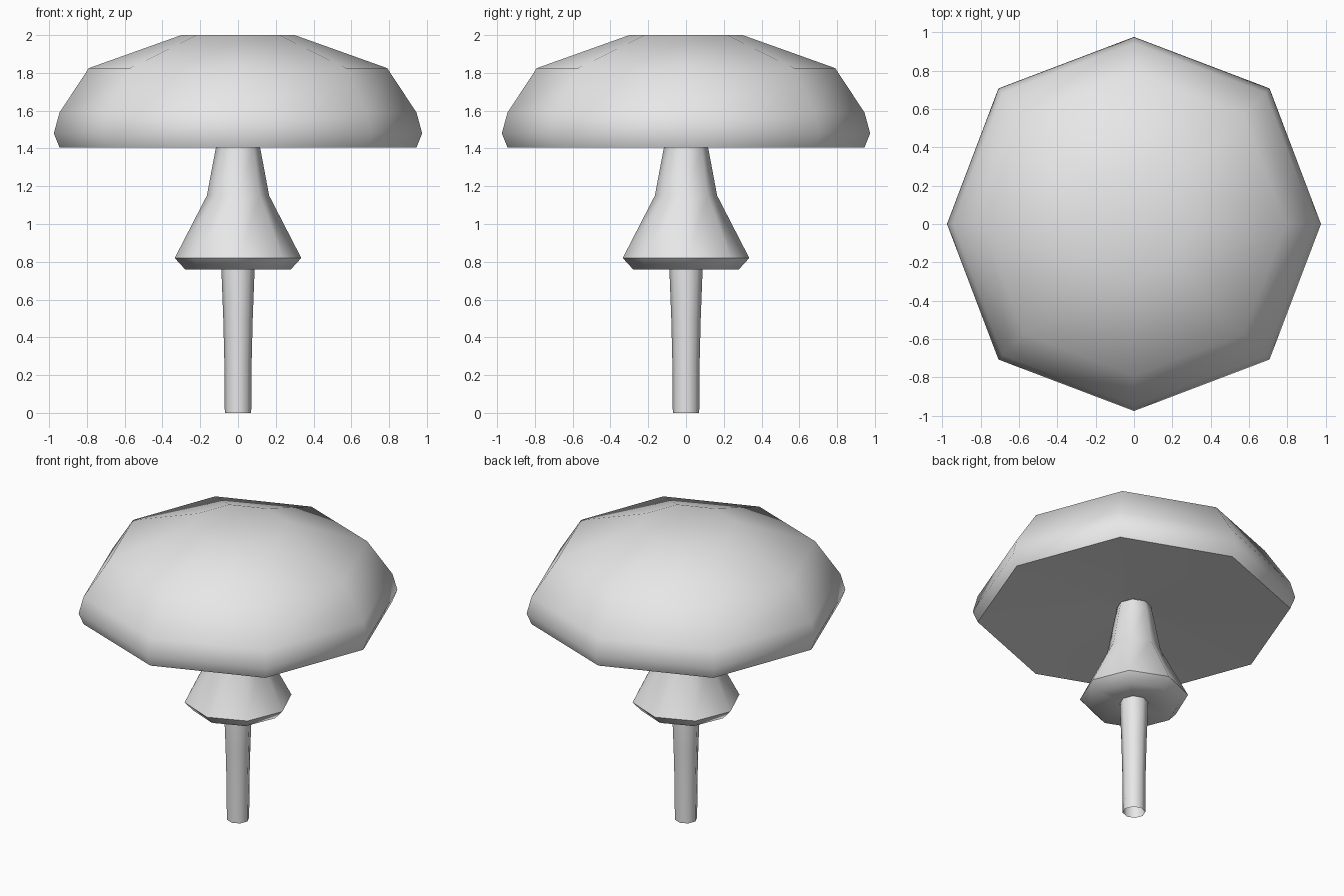
import bpy
import bmesh
from math import cos, sin, pi, radians

SIDES = 8

cube = bpy.data.objects.get("Cube")
if cube:
    bpy.data.objects.remove(cube, do_unlink=True)

# One plain grey for the whole mushroom
grey = bpy.data.materials.new("plain grey")
grey.use_nodes = True
colour = (0.8, 0.8, 0.8, 1)
grey.diffuse_color = colour
grey.node_tree.nodes["Principled BSDF"].inputs["Base Color"].default_value = colour


def lathe(name, profile, diagonal=1.0, close_top=False):
    """Turn a bottom-to-top (radius, height) profile into an eight-sided part."""
    bm = bmesh.new()
    rings = []
    for radius, z in profile:
        ring = []
        for i in range(SIDES):
            a = 2 * pi * i / SIDES
            r = radius * (diagonal if i % 2 else 1)
            ring.append(bm.verts.new((r * cos(a), r * sin(a), z)))
        rings.append(ring)
    for low, high in zip(rings, rings[1:]):
        for i in range(SIDES):
            j = (i + 1) % SIDES
            bm.faces.new((low[i], low[j], high[j], high[i]))
    if close_top:
        bm.faces.new(rings[-1])
    mesh = bpy.data.meshes.new(name)
    bm.to_mesh(mesh)
    bm.free()
    mesh.materials.append(grey)
    obj = bpy.data.objects.new(name, mesh)
    bpy.context.collection.objects.link(obj)
    bpy.ops.object.select_all(action="DESELECT")
    obj.select_set(True)
    bpy.context.view_layer.objects.active = obj
    bpy.ops.object.shade_smooth_by_angle(angle=radians(60))
    return obj


# Wide cap: shallow underside, rounded rim, flat crown
lathe("cap", [(0.105, 1.46), (0.945, 1.405), (0.975, 1.48), (0.945, 1.59),
              (0.79, 1.825), (0.3, 2.0)], diagonal=1.025, close_top=True)

# Flared skirt that hangs around the upper stem
lathe("skirt", [(0.087, 0.78), (0.28, 0.76), (0.335, 0.82),
                (0.165, 1.15), (0.117, 1.405), (0.105, 1.46)])

# Slim stem, open at the foot
lathe("stem", [(0.07, 0), (0.072, 0.26), (0.078, 0.5), (0.088, 0.76), (0.087, 0.78)])
